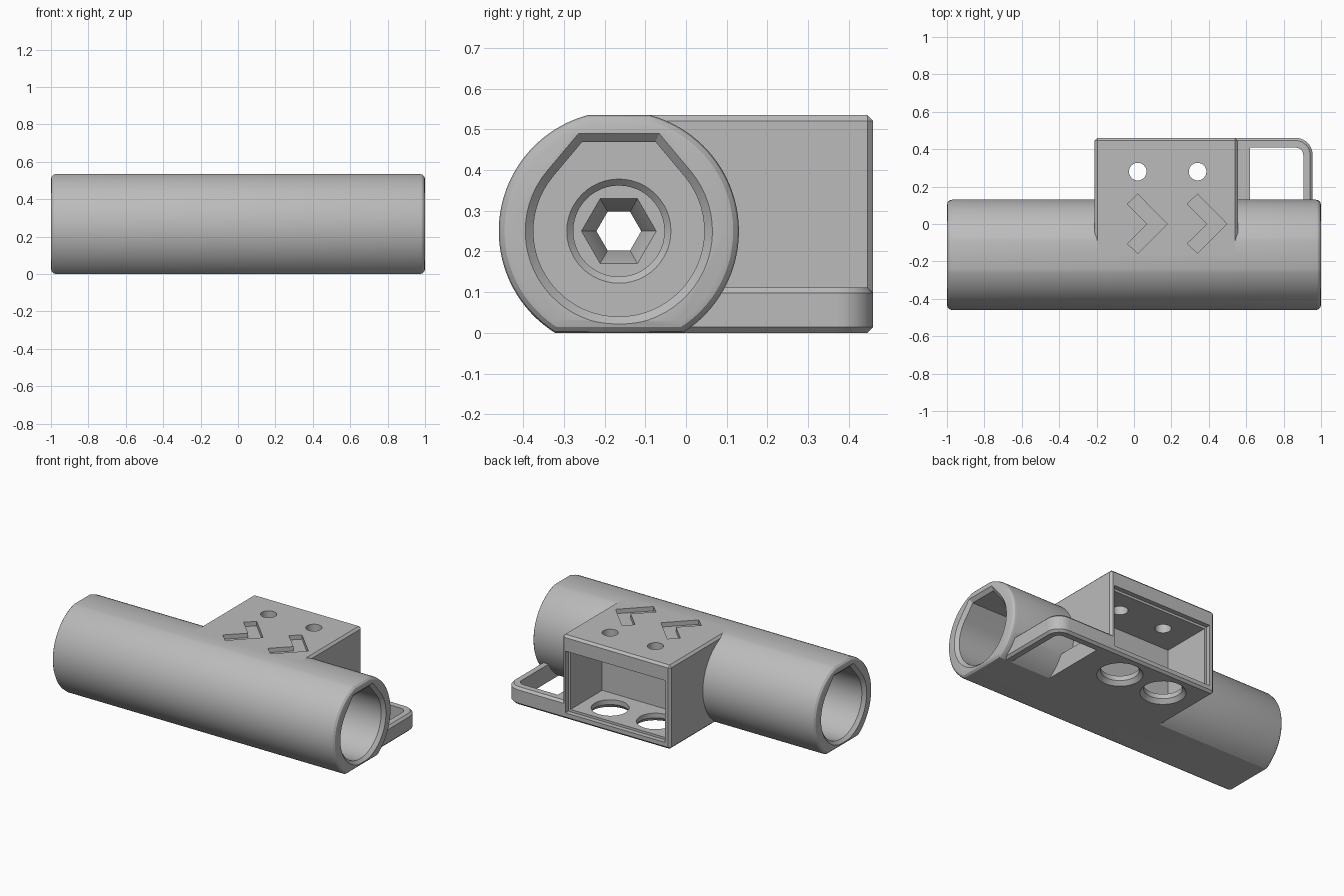
import bpy, bmesh
from math import cos, sin, pi, radians
from mathutils import Vector

if "Cube" in bpy.data.objects:
    bpy.data.objects.remove(bpy.data.objects["Cube"], do_unlink=True)

grey = bpy.data.materials.new("matte_grey")
grey.use_nodes = True
GREY = (0.5, 0.5, 0.5, 1)
grey.diffuse_color = GREY
grey.node_tree.nodes["Principled BSDF"].inputs["Base Color"].default_value = GREY

AXIS_Y, AXIS_Z, RADIUS, TOP, BOTTOM = -0.165, 0.25, 0.295, 0.535, 0.0


def loft(name, sections, axis, bevel=0, segments=1):
    """Closed solid through (position, profile) sections along x or z."""
    bm = bmesh.new()
    rings = []
    for pos, prof in sections:
        if axis == "x":
            rings.append([bm.verts.new((pos, u, v)) for u, v in prof])
        else:
            rings.append([bm.verts.new((u, v, pos)) for u, v in prof])
    caps = [bm.faces.new(rings[0][::-1]), bm.faces.new(rings[-1])]
    n = len(rings[0])
    for a, b in zip(rings, rings[1:]):
        for i in range(n):
            j = (i + 1) % n
            bm.faces.new((a[i], a[j], b[j], b[i]))
    bmesh.ops.recalc_face_normals(bm, faces=bm.faces)
    if bevel:
        edges = list({e for f in caps for e in f.edges})
        bmesh.ops.bevel(bm, geom=edges, offset=bevel, segments=segments,
                        profile=0.5, affect="EDGES")
    mesh = bpy.data.meshes.new(name)
    bm.to_mesh(mesh)
    bm.free()
    mesh.materials.append(grey)
    obj = bpy.data.objects.new(name, mesh)
    bpy.context.scene.collection.objects.link(obj)
    return obj


def box(name, lo, hi, bevel=0):
    bm = bmesh.new()
    bmesh.ops.create_cube(bm, size=1)
    lo, hi = Vector(lo), Vector(hi)
    for v in bm.verts:
        v.co = (lo + hi) / 2 + v.co * (hi - lo)
    if bevel:
        bmesh.ops.bevel(bm, geom=bm.edges[:], offset=bevel, segments=1, affect="EDGES")
    mesh = bpy.data.meshes.new(name)
    bm.to_mesh(mesh)
    bm.free()
    mesh.materials.append(grey)
    obj = bpy.data.objects.new(name, mesh)
    bpy.context.scene.collection.objects.link(obj)
    return obj


def combine(target, others, operation):
    """Apply booleans one after another and discard the helpers."""
    for other in others:
        other.hide_render = True
        mod = target.modifiers.new("cut", "BOOLEAN")
        mod.operation, mod.solver, mod.object = operation, "EXACT", other
        deps = bpy.context.evaluated_depsgraph_get()
        mesh = bpy.data.meshes.new_from_object(target.evaluated_get(deps))
        target.modifiers.clear()
        target.data = mesh
        bpy.data.objects.remove(other, do_unlink=True)


def arc(cx, cy, r, a0, a1, n):
    return [(cx + r * cos(radians(a0 + (a1 - a0) * i / n)),
             cy + r * sin(radians(a0 + (a1 - a0) * i / n))) for i in range(n + 1)]


def circle(r, cx=AXIS_Y, cy=AXIS_Z, n=48):
    return arc(cx, cy, r, 0, 360, n)[:-1]


def teardrop(r):
    """Round bore with a tapered, flattened roof."""
    top = r * 1.043
    half = (r - top * sin(radians(40))) / cos(radians(40))
    return arc(AXIS_Y, AXIS_Z, r, 140, 400, 44) + [
        (AXIS_Y + half, AXIS_Z + top), (AXIS_Y - half, AXIS_Z + top)]


# Tube with flat top and bottom and rounded ends
def flat_angle(z):
    from_axis = (z - AXIS_Z) / RADIUS
    return Vector((1 - from_axis ** 2) ** 0.5 * Vector((1, 0)) + from_axis * Vector((0, 1)))


hi, lo = flat_angle(TOP), flat_angle(BOTTOM)
hi_a = Vector((1, 0)).angle(hi) * 180 / pi
lo_a = Vector((1, 0)).angle(lo) * 180 / pi
section = (arc(AXIS_Y, AXIS_Z, RADIUS, -lo_a, hi_a, 36)
           + arc(AXIS_Y, AXIS_Z, RADIUS, 180 - hi_a, 180 + lo_a, 36))
body = loft("tube_body", [(-1, section), (1, section)], "x", 0.028, 3)

# Rear housing
housing = box("housing", (-0.21, AXIS_Y, 0), (0.555, 0.46, TOP), 0.014)

# Strap loop: rounded plate with a window
plate = [(0.3, AXIS_Y), (0.955, AXIS_Y)] + arc(0.865, 0.37, 0.09, 0, 90, 10) + [(0.3, 0.46)]
loop = loft("strap_loop", [(0, plate), (0.112, plate)], "z", 0.014)
window = [(0.62, -0.05), (0.905, -0.05)] + arc(0.865, 0.368, 0.04, 0, 90, 8) + [(0.62, 0.408)]
combine(loop, [loft("loop_window", [(-0.1, window), (0.3, window)], "z")], "DIFFERENCE")
combine(body, [housing, loop], "UNION")

# Stepped bores from both ends, meeting in a hexagonal opening
cutters = []
for s in (1, -1):
    cutters += [
        loft("bore", [(s * 1.01, teardrop(0.24)), (s * 0.98, teardrop(0.21)),
                      (s * 0.15, teardrop(0.21))], "x"),
        loft("counterbore", [(s * 0.16, circle(0.138)), (s * 0.134, circle(0.112)),
                             (s * 0.08, circle(0.112))], "x"),
        loft("hex_seat", [(s * 0.085, circle(0.0945, n=6)), (s * 0.01, circle(0.055, n=6)),
                          (s * -0.02, circle(0.055, n=6))], "x")]

# Housing cavity with a shallow rebate at its mouth
cutters += [box("cavity", (-0.16, 0.11, 0.055), (0.515, 0.5, 0.42)),
            box("rebate", (-0.175, 0.43, 0.04), (0.53, 0.5, 0.435))]

# Holes and arrow marks, repeated along the housing
for x in (0.02, 0.34):
    top_hole, wide, narrow = (circle(r, x, 0.28, 40) for r in (0.047, 0.14, 0.11))
    cutters += [
        loft("roof_hole", [(0.3, top_hole), (0.6, top_hole)], "z"),
        loft("floor_hole", [(-0.01, wide), (0.025, narrow), (0.1, narrow)], "z")]
    arrow = [(x + dx, dy) for dx, dy in ((0.0, 0.16), (-0.055, 0.107), (0.052, 0),
                                         (-0.055, -0.105), (0.0, -0.157), (0.157, 0))]
    cutters.append(loft("arrow_mark", [(0.507, arrow), (0.6, arrow)], "z"))
combine(body, cutters, "DIFFERENCE")

bpy.ops.object.select_all(action="DESELECT")
body.select_set(True)
bpy.context.view_layer.objects.active = body
bpy.ops.object.shade_smooth_by_angle(angle=radians(25))
